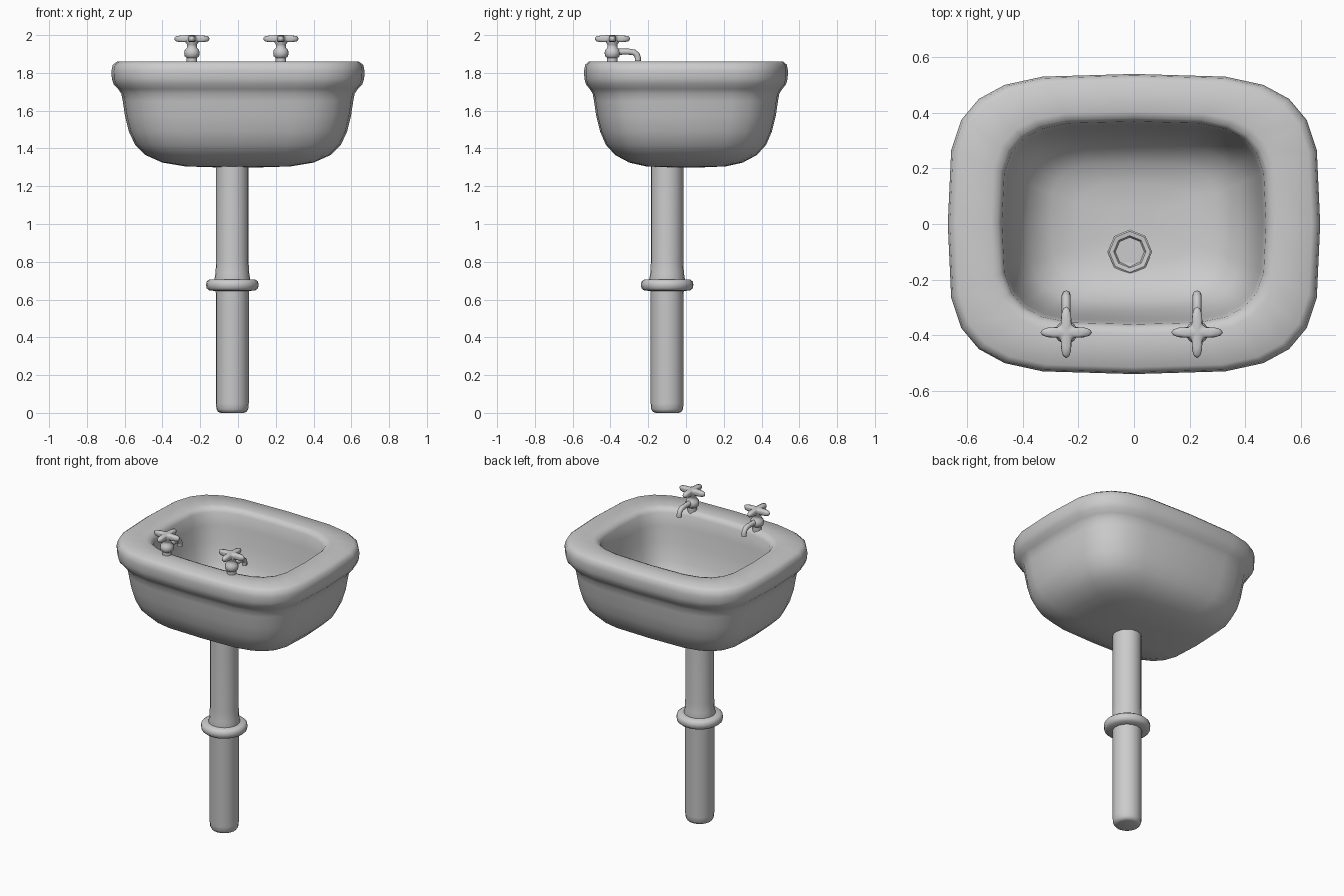
import bpy, bmesh, math
from math import sin, cos, pi, radians

if "Cube" in bpy.data.objects:
    bpy.data.objects.remove(bpy.data.objects["Cube"])


def loft(name, rings, angle=50):
    """Skin a stack of equal-length rings and cap both ends."""
    bm = bmesh.new()
    loops = [[bm.verts.new(p) for p in r] for r in rings]
    n = len(loops[0])
    for a, b in zip(loops, loops[1:]):
        for i in range(n):
            j = (i + 1) % n
            bm.faces.new((a[i], a[j], b[j], b[i]))
    bm.faces.new(loops[0])
    bm.faces.new(loops[-1])
    bmesh.ops.recalc_face_normals(bm, faces=bm.faces)
    me = bpy.data.meshes.new(name)
    bm.to_mesh(me)
    bm.free()
    me.shade_smooth()
    me.set_sharp_from_angle(angle=radians(angle))
    ob = bpy.data.objects.new(name, me)
    bpy.context.collection.objects.link(ob)
    return ob


def superellipse(rx, ry, z, n=3.8, cy=0.0, sides=24):
    def p(v):
        return math.copysign(abs(v) ** (2 / n), v) if abs(v) > 1e-6 else 0
    return [(rx * p(cos(2 * pi * i / sides)), cy + ry * p(sin(2 * pi * i / sides)), z)
            for i in range(sides)]


def lathe(name, x, y, profile, sides=16, angle=50):
    return loft(name, [[(x + r * cos(2 * pi * i / sides), y + r * sin(2 * pi * i / sides), z)
                        for i in range(sides)] for r, z in profile], angle)


# Basin: outside from the bottom up, over the rim, down the inside
outer = [(.12, .09, 1.30), (.28, .21, 1.305), (.40, .30, 1.325), (.49, .375, 1.365),
         (.545, .425, 1.42), (.578, .455, 1.49), (.598, .475, 1.57), (.61, .487, 1.65),
         (.618, .494, 1.69), (.635, .51, 1.715), (.658, .53, 1.74), (.668, .538, 1.77),
         (.67, .54, 1.81), (.663, .534, 1.843), (.64, .515, 1.86)]
inner = [(.515, .40, 1.86), (.49, .378, 1.853), (.475, .365, 1.83), (.464, .354, 1.75),
         (.45, .34, 1.65), (.425, .318, 1.54), (.38, .28, 1.45), (.30, .215, 1.395),
         (.20, .14, 1.375), (.08, .06, 1.37)]
loft("basin", [superellipse(*r) for r in outer] +
     [superellipse(*r, cy=0.004) for r in inner], 80)

# Drain pipe with collar
PX, PY = -0.03, -0.10
lathe("drain_pipe", PX, PY, [(.06, 0), (.075, .005), (.084, .02), (.087, .05), (.087, .63),
                             (.09, .66), (.096, .70), (.089, .74), (.086, .80), (.086, 1.33)], 20)
lathe("pipe_collar", PX, PY, [(.08, .645), (.122, .648), (.136, .66), (.139, .678),
                              (.136, .695), (.122, .706), (.08, .708)], 24, 80)

# Plug hole, eight-sided
lathe("plug_hole", -0.015, -0.10, [(.08, 1.35), (.08, 1.384), (.074, 1.388), (.058, 1.386),
                                   (.052, 1.376), (.01, 1.376)], 8, 30)


def star(x, y, k, z, sides=48):
    pts = []
    for i in range(sides):
        a = 2 * pi * i / sides
        r = k * (.034 + .059 * abs(cos(2 * a)) ** 4 * (cos(2 * a) != 0))
        # arms only on the axes, hollow between them
        if abs(cos(2 * a)) < .001:
            r = k * .034
        pts.append((x + r * cos(a), y + r * sin(a), z))
    return pts


# Taps: body, cross handle, spout
for side, x in (("left", -0.244), ("right", 0.227)):
    y = -0.39
    lathe(side + "_tap_body", x, y,
          [(.028, 1.845), (.028, 1.88), (.038, 1.888), (.041, 1.905), (.038, 1.922),
           (.027, 1.932), (.026, 1.95), (.034, 1.96), (.034, 1.975)])
    loft(side + "_tap_handle",
         [star(x, y, k, z) for k, z in ((.6, 1.963), (.9, 1.966), (.98, 1.974), (1, 1.981),
                                        (.98, 1.988), (.9, 1.995), (.6, 1.998), (.25, 2.0))], 80)
    cu = bpy.data.curves.new(side + "_tap_spout", 'CURVE')
    cu.dimensions = '3D'
    cu.bevel_depth = 0.016
    cu.bevel_resolution = 2
    cu.use_fill_caps = True
    path = [(-.39, 1.912), (-.30, 1.912), (-.275, 1.908), (-.26, 1.896), (-.255, 1.88), (-.255, 1.862)]
    sp = cu.splines.new('POLY')
    sp.points.add(len(path) - 1)
    for p, (py, pz) in zip(sp.points, path):
        p.co = (x, py, pz, 1)
    sp.use_smooth = True
    bpy.context.collection.objects.link(bpy.data.objects.new(side + "_tap_spout", cu))
